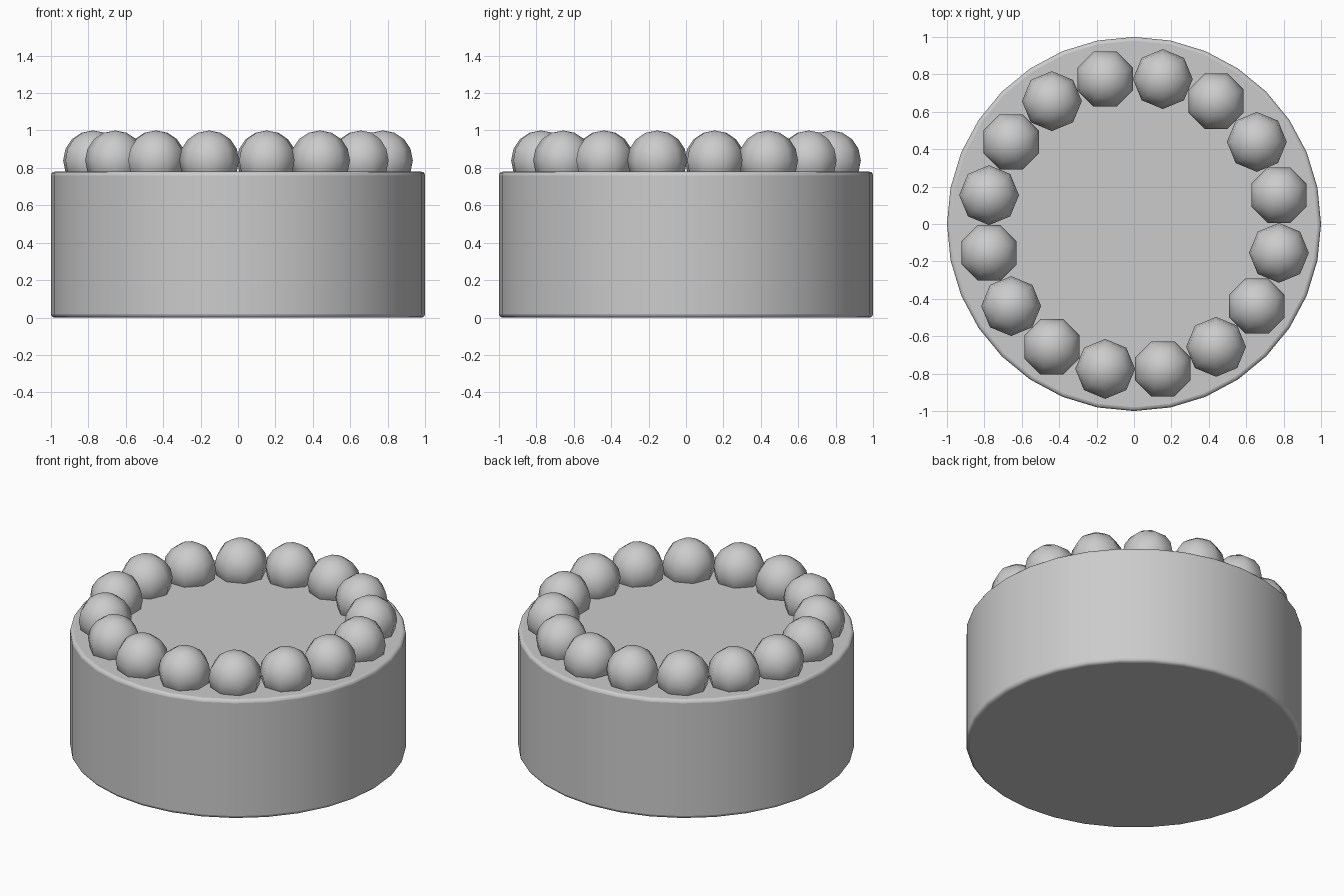
import bpy, math

if "Cube" in bpy.data.objects:
    bpy.data.objects.remove(bpy.data.objects["Cube"])

# Round cake body: 32 sides with softened rims
bpy.ops.mesh.primitive_cylinder_add(vertices=32, radius=1.0, depth=0.775, location=(0, 0, 0.3925))
body = bpy.context.object
body.name = "cake_body"
body.location.z = 0.3925
for v in body.data.vertices:
    v.co.z += 0.3925
    if v.co.z < 0.4:
        v.co.z = 0.0
    else:
        v.co.z = 0.78
body.location.z = 0.0
bev = body.modifiers.new("rim", 'BEVEL')
bev.width = 0.02
bev.segments = 3
bev.limit_method = 'ANGLE'
bev.angle_limit = math.radians(40)
bpy.ops.object.shade_smooth_by_angle(angle=math.radians(40))

# Ring of sixteen low-poly balls sunk slightly into the top
COUNT, RING, BALL = 16, 0.79, 0.16
step = 2 * math.pi / COUNT
for k in range(COUNT):
    a = (k + 0.5) * step
    bpy.ops.mesh.primitive_uv_sphere_add(
        segments=8, ring_count=8, radius=BALL,
        location=(RING * math.cos(a), RING * math.sin(a), 0.84),
        rotation=(0, 0, (k + 1) * step))
    ball = bpy.context.object
    ball.name = f"topping_ball_{k + 1:02d}"
    bpy.ops.object.shade_smooth_by_angle(angle=math.radians(60))
